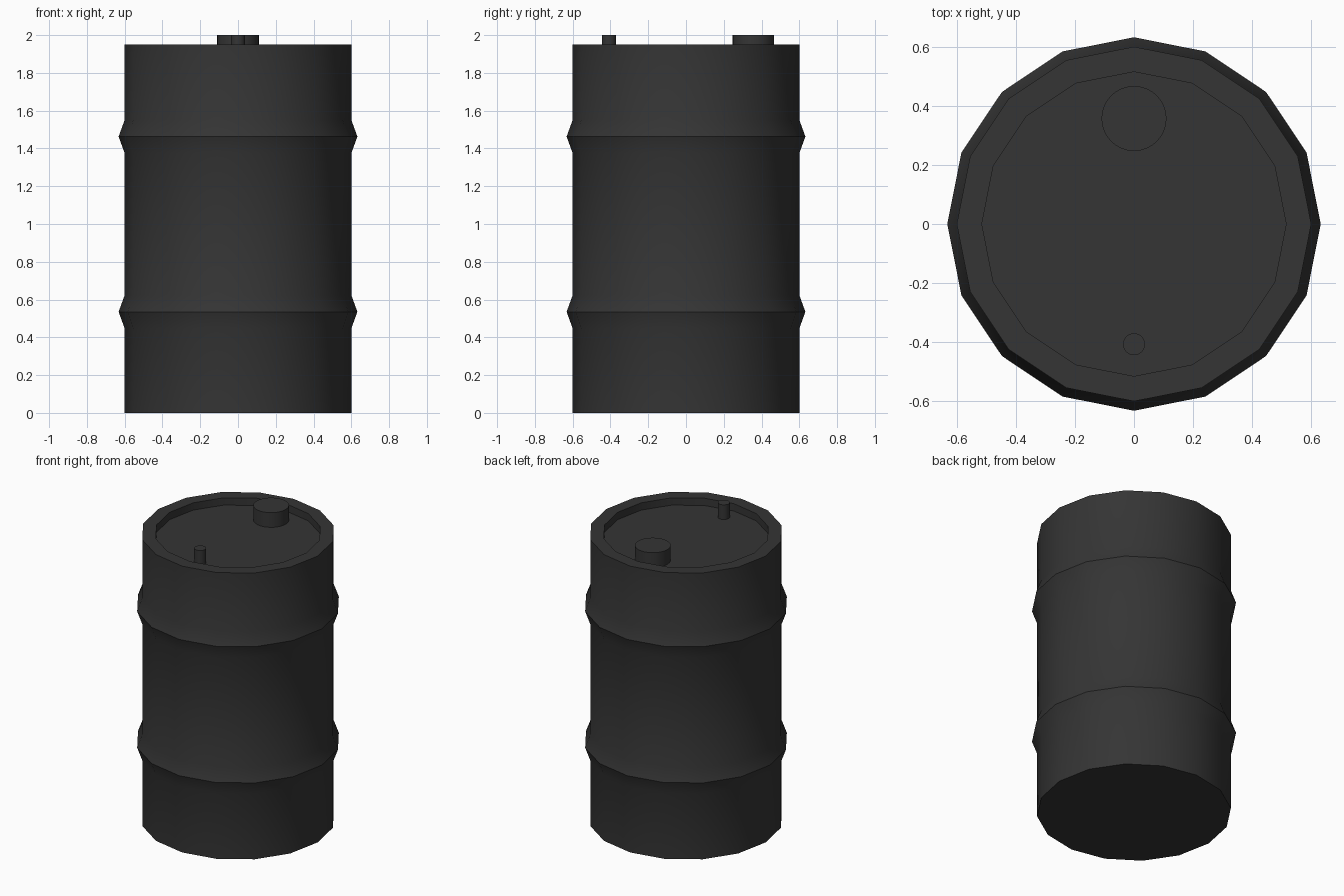
import bpy, bmesh, math

if "Cube" in bpy.data.objects:
    bpy.data.objects.remove(bpy.data.objects["Cube"])

dark = bpy.data.materials.new("dark_paint")
dark.diffuse_color = (0.035, 0.035, 0.035, 1)
dark.use_nodes = True
dark.node_tree.nodes["Principled BSDF"].inputs["Base Color"].default_value = dark.diffuse_color


def lathe(name, profile, sides, centre=(0, 0)):
    """Spin an (r, z) profile round z and close both ends with flat faces."""
    bm = bmesh.new()
    rings = []
    for r, z in profile:
        rings.append([bm.verts.new((centre[0] + r * math.cos(2 * math.pi * i / sides),
                                    centre[1] + r * math.sin(2 * math.pi * i / sides), z))
                      for i in range(sides)])
    for a, b in zip(rings, rings[1:]):
        for i in range(sides):
            j = (i + 1) % sides
            bm.faces.new((a[i], a[j], b[j], b[i]))
    bm.faces.new(rings[0][::-1])
    bm.faces.new(rings[-1])
    bmesh.ops.recalc_face_normals(bm, faces=bm.faces)
    mesh = bpy.data.meshes.new(name)
    bm.to_mesh(mesh)
    bm.free()
    mesh.materials.append(dark)
    obj = bpy.data.objects.new(name, mesh)
    bpy.context.collection.objects.link(obj)
    bpy.ops.object.select_all(action='DESELECT')
    obj.select_set(True)
    bpy.context.view_layer.objects.active = obj
    bpy.ops.object.shade_smooth_by_angle(angle=math.radians(30))
    return obj


# Drum body: straight wall, two pressed ridges, flat rim and recessed lid
R, LID_R, TOP, LID_Z = 0.6, 0.515, 1.95, 1.9
profile = [(R, 0)]
for z in (0.535, 1.463):
    profile += [(R, z - 0.088), (0.632, z), (R, z + 0.088)]
profile += [(R, TOP), (LID_R, TOP), (LID_R, LID_Z)]
lathe("drum_body", profile, 16)

# Large filler cap and small vent cap on the lid
lathe("filler_cap", [(0.11, LID_Z), (0.11, 2.0)], 32, (0, 0.357))
lathe("vent_cap", [(0.037, LID_Z), (0.037, 2.0)], 32, (0, -0.407))
